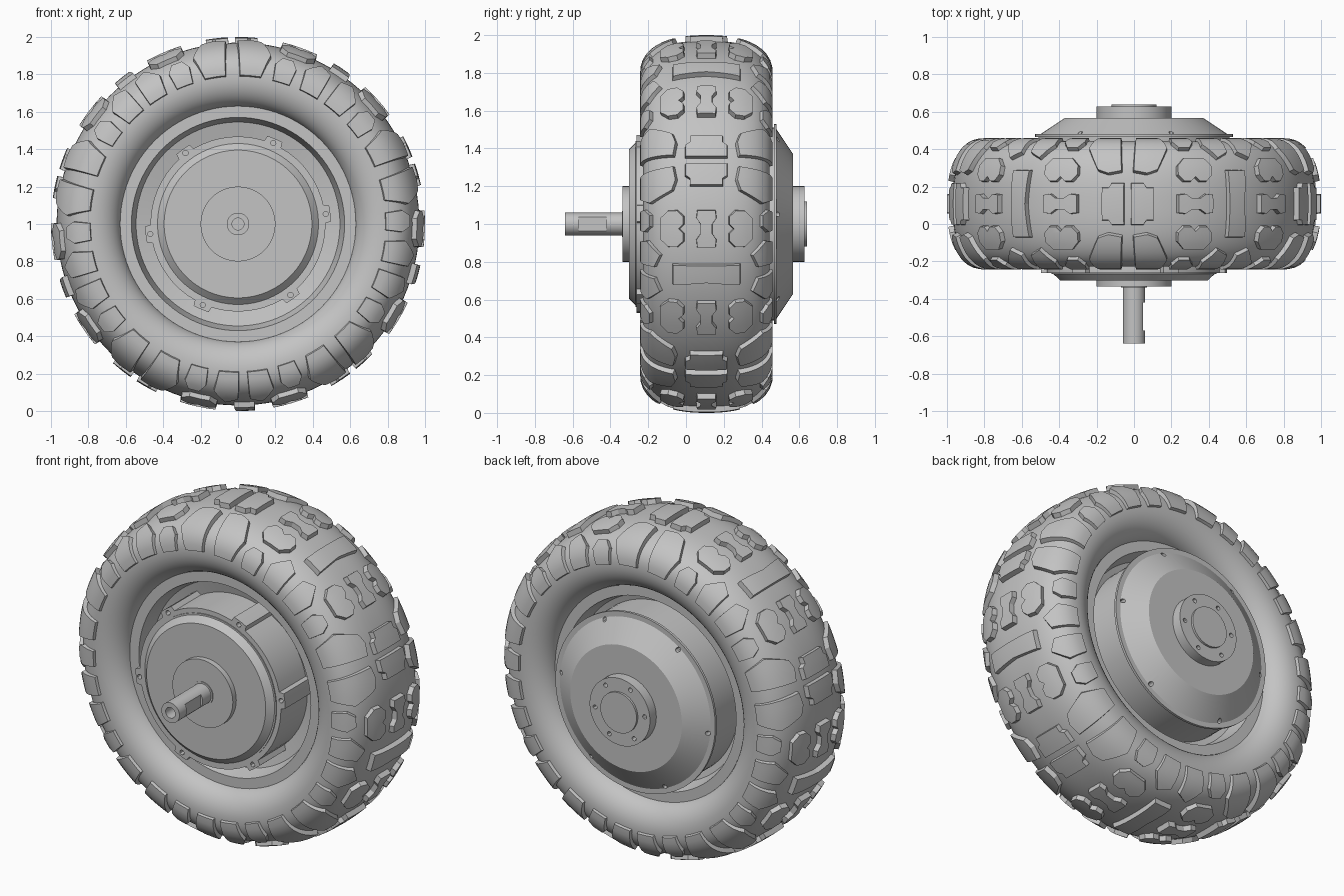
import bpy, bmesh, math
from mathutils import Vector

if "Cube" in bpy.data.objects:
    bpy.data.objects.remove(bpy.data.objects["Cube"])

AXIS_Z = 1.0      # wheel axle height
MID = 0.108       # tyre centre plane

grey = bpy.data.materials.new("plain grey")
grey.use_nodes = True
grey.diffuse_color = (0.55, 0.55, 0.55, 1)
grey.node_tree.nodes["Principled BSDF"].inputs["Base Color"].default_value = (0.55, 0.55, 0.55, 1)


def polar(r, deg, y):
    a = math.radians(deg)
    return Vector((r * math.cos(a), y, AXIS_Z + r * math.sin(a)))


def finish(bm, name, angle=30):
    bmesh.ops.recalc_face_normals(bm, faces=bm.faces)
    mesh = bpy.data.meshes.new(name)
    bm.to_mesh(mesh)
    bm.free()
    mesh.materials.append(grey)
    ob = bpy.data.objects.new(name, mesh)
    bpy.context.collection.objects.link(ob)
    smooth(ob, angle)
    return ob


def smooth(ob, angle=30):
    bpy.ops.object.select_all(action='DESELECT')
    ob.select_set(True)
    bpy.context.view_layer.objects.active = ob
    bpy.ops.object.shade_smooth_by_angle(angle=math.radians(angle))


def loft(bm, rings, loop=False):
    """Skin rings of points; cap both ends, or join last to first."""
    rings = [[bm.verts.new(p) for p in ring] for ring in rings]
    n = len(rings[0])
    for a, b in zip(rings, rings[1:] + ([rings[0]] if loop else [])):
        for i in range(n):
            j = (i + 1) % n
            bm.faces.new((a[i], a[j], b[j], b[i]))
    if not loop:
        bm.faces.new(rings[0])
        bm.faces.new(rings[-1])


def lathe(name, profile, loop=False, steps=96):
    bm = bmesh.new()
    loft(bm, [[polar(r, 360 * i / steps, y) for i in range(steps)] for r, y in profile], loop)
    return finish(bm, name)


def carve(ob, cutter):
    """Subtract the cutter from the object, then drop the cutter."""
    cutter.hide_render = True
    mod = ob.modifiers.new("cut", 'BOOLEAN')
    mod.operation = 'DIFFERENCE'
    mod.solver = 'EXACT'
    mod.object = cutter
    bpy.context.view_layer.objects.active = ob
    bpy.ops.object.modifier_apply(modifier=mod.name)
    bpy.data.objects.remove(cutter)
    smooth(ob)


def bolt_holes(ob, ring_r, hole_r, y0, y1, start):
    bm = bmesh.new()
    for k in range(6):
        c = polar(ring_r, start + 60 * k, 0)
        loft(bm, [[c + Vector((hole_r * math.cos(math.tau * i / 12), y,
                               hole_r * math.sin(math.tau * i / 12)))
                   for i in range(12)] for y in (y0, y1)])
    carve(ob, finish(bm, "hole_cutter"))


# Tyre half profile from crown to bead, as (offset from mid plane, radius)
HALF_W, SHOULDER_R, CROWN = 0.335, 0.78, 0.19
half = []
for i in range(25):
    t = math.radians(90 * i / 24)
    half.append((HALF_W * math.sin(t) ** 0.8, SHOULDER_R + CROWN * max(math.cos(t), 0) ** 0.8))
for i in range(1, 11):
    t = math.radians(9 * i)
    half.append((0.2 + (HALF_W - 0.2) * math.cos(t), SHOULDER_R - 0.155 * math.sin(t)))
full = [(r, MID - d) for d, r in reversed(half)] + [(r, MID + d) for d, r in half[1:]]
lathe("tyre", full, loop=True, steps=120)


def on_tyre(deg, s, lift):
    """Point on the tyre at an angle and a distance s across from the crown."""
    left = abs(s)
    for (d0, r0), (d1, r1) in zip(half, half[1:]):
        seg = math.hypot(d1 - d0, r1 - r0)
        if left <= seg:
            break
        left -= seg
    f = left / seg
    nd, nr = (r0 - r1) / seg, (d1 - d0) / seg
    d = d0 + (d1 - d0) * f + nd * lift
    r = r0 + (r1 - r0) * f + nr * lift
    return polar(r, deg, MID + math.copysign(d, s))


def tread_block(target, outline, start):
    """Raise a block whose outline is given as (degrees, distance across)."""
    bm = bmesh.new()
    bm.faces.new([bm.verts.new((u, s, 0)) for u, s in outline])
    lo = [min(p[k] for p in outline) for k in (0, 1)]
    hi = [max(p[k] for p in outline) for k in (0, 1)]
    for k, step in ((0, 3.0), (1, 0.04)):
        n = max(1, math.ceil((hi[k] - lo[k]) / step))
        axis = Vector((1, 0, 0)) if k == 0 else Vector((0, 1, 0))
        for i in range(1, n):
            bmesh.ops.bisect_plane(bm, geom=bm.verts[:] + bm.edges[:] + bm.faces[:],
                                   plane_co=axis * (lo[k] + (hi[k] - lo[k]) * i / n), plane_no=axis)
    top = bmesh.ops.extrude_face_region(bm, geom=bm.faces[:])["geom"]
    mid = Vector(((lo[0] + hi[0]) / 2, (lo[1] + hi[1]) / 2, 0))
    raised = {v for v in top if isinstance(v, bmesh.types.BMVert)}
    for v in bm.verts:
        if v in raised:
            p = mid + (v.co - mid) * 0.93
            lift = 0.03 - 0.014 * min(1, abs(p.y) / 0.43) ** 2
            v.co = on_tyre(start + p.x, p.y, lift)
        else:
            v.co = on_tyre(start + v.co.x, v.co.y, -0.012)
    bmesh.ops.recalc_face_normals(bm, faces=bm.faces)
    temp = bpy.data.meshes.new("block")
    bm.to_mesh(temp)
    bm.free()
    target.from_mesh(temp)
    bpy.data.meshes.remove(temp)


# Tread: outlines for one half pitch, mirrored both ways and repeated five times
waisted = [(15.5, -.05), (18, -.055), (20, -.032), (23, -.032), (25, -.055), (27.5, -.05),
           (27.5, .05), (25, .055), (23, .032), (20, .032), (18, .055), (15.5, .05)]
paired_bar = [(0.9, -.115), (5, -.115), (6, -.09), (8.2, -.09),
              (8.2, .09), (6, .09), (5, .115), (0.9, .115)]
cross_bar = [(32.6, -.185), (39.4, -.185), (39.4, .185), (32.6, .185), (33.6, 0)]
side = [(15.5, .15), (17.5, .115), (20, .115), (21.5, .14), (23, .115), (25.5, .115),
        (27.5, .15), (27.5, .2), (25, .245), (18, .245), (15.5, .2)]
arm = [(1.5, .165), (6, .15), (9.5, .17), (13.5, .30), (11, .43), (2.5, .43)]
shoulder = [(15, .34), (17, .295), (21, .295), (23, .34), (22.5, .43), (15.5, .43)]
slant = [(25.5, .32), (30, .235), (34.3, .27), (34.6, .43), (26.5, .43)]

tread = bmesh.new()
for k in range(5):
    base = 20 + 72 * k
    tread_block(tread, cross_bar, base)
    for m in (1, -1):
        for shape in (waisted, paired_bar):
            tread_block(tread, [(m * u, s) for u, s in shape], base)
        for shape in (side, arm, shoulder, slant):
            for w in (1, -1):
                tread_block(tread, [(m * u, w * s) for u, s in shape], base)
finish(tread, "tread_blocks", 25)

# Rim with a flat lip on both sides
lathe("rim", [(.64, -.09), (.63, -.125), (.57, -.125), (.545, -.03), (.42, 0),
              (.42, .215), (.545, .245), (.57, .34), (.63, .34), (.64, .305)], loop=True)

# Motor housing with six bolt lobes on the front
outline = []
for k in range(6):
    for i in range(13):
        outline.append((.497 if i < 4 else .468, 6.5 + 60 * k + (-5 + i * 10 / 3 if i < 4 else 6 + (i - 4) * 6)))
housing = bmesh.new()
loft(housing, [[polar(r, a, y) for r, a in outline] for y in (-.262, .1)])
housing = finish(housing, "motor_housing")
bolt_holes(housing, .472, .014, -.3, -.2, 6.5)

# Covers
lathe("front_cover", [(.44, -.2), (.44, -.268), (.43, -.268), (.395, -.302), (.2, -.302),
                      (.2, -.335), (.07, -.335), (.07, -.34)])
back = lathe("back_cover", [(.51, .15), (.51, .465), (.53, .465), (.53, .48), (.5, .48),
                            (.37, .567), (.2, .567), (.2, .627), (.12, .627), (.12, .64)])
bolt_holes(back, .49, .013, .44, .6, 6)
bolt_holes(back, .165, .013, .59, .66, -5)

# Hollow axle with a flat keyway
axle = lathe("axle", [(.06, -.25), (.06, -.64), (.032, -.64), (.032, -.5)], steps=32)
key = bmesh.new()
bmesh.ops.create_cube(key, size=1)
for v in key.verts:
    v.co = Vector((.072 + v.co.x * .05, -.495 + v.co.y * .15, AXIS_Z + v.co.z * .2))
carve(axle, finish(key, "keyway_cutter"))
